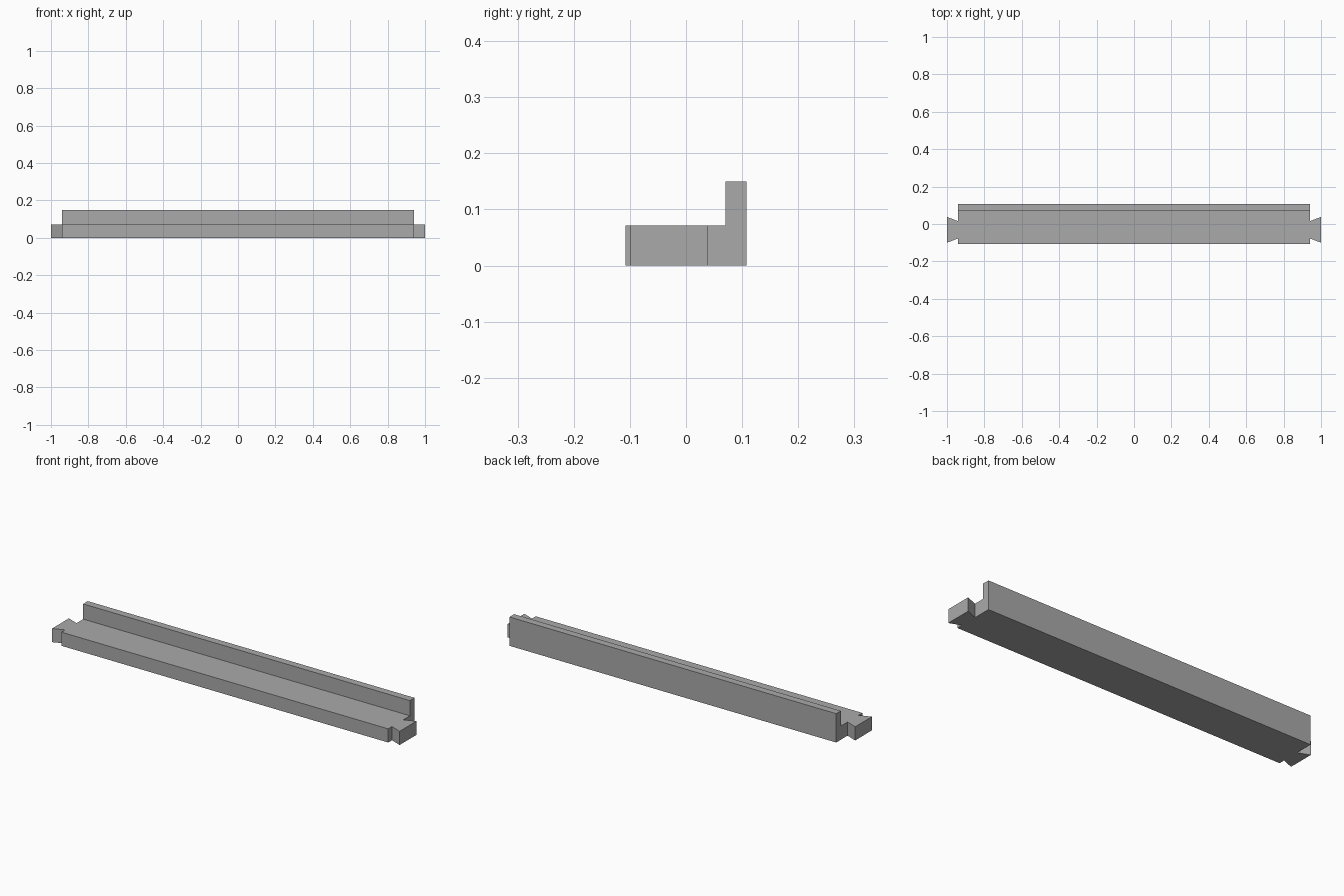
import bpy
import bmesh

cube = bpy.data.objects.get("Cube")
if cube:
    bpy.data.objects.remove(cube, do_unlink=True)

# Main dimensions
BODY_X, END_X = 0.94, 1.0
FRONT_Y, LIP_Y, BACK_Y = -0.108, 0.07, 0.108
BASE_Z, TOP_Z = 0.071, 0.15
TAB_Y, NECK, FLARE = -0.031, 0.046, 0.069

# Flat grey finish
grey = bpy.data.materials.new("plain_grey")
grey.use_nodes = True
color = (0.40, 0.40, 0.40, 1)
grey.diffuse_color = color
grey.node_tree.nodes["Principled BSDF"].inputs["Base Color"].default_value = color

# Plan outline: a bar with a dovetail tab at each end
right_end = [
    (BODY_X, FRONT_Y),
    (BODY_X, TAB_Y - NECK),
    (END_X, TAB_Y - FLARE),
    (END_X, TAB_Y + FLARE),
    (BODY_X, TAB_Y + NECK),
    (BODY_X, LIP_Y),
    (BODY_X, BACK_Y),
]
outline = right_end + [(-x, y) for x, y in reversed(right_end)]


def raise_face(bm, face, height):
    """Extrude one face straight up, leaving no inner face behind."""
    new = bmesh.ops.extrude_face_region(bm, geom=[face])["geom"]
    verts = [g for g in new if isinstance(g, bmesh.types.BMVert)]
    bmesh.ops.translate(bm, verts=verts, vec=(0, 0, height))
    return next(g for g in new if isinstance(g, bmesh.types.BMFace))


bm = bmesh.new()
bottom = bm.faces.new([bm.verts.new((x, y, 0)) for x, y in outline])
cap_source = bottom.copy()
top = raise_face(bm, cap_source, BASE_Z)

# Split off the rear strip of the top and raise it into the lip
corners = [v for v in top.verts if abs(v.co.y - LIP_Y) < 1e-4]
bmesh.ops.connect_verts(bm, verts=corners)
strip = next(f for f in bm.faces
             if all(v.co.z > BASE_Z - 1e-4 and v.co.y > LIP_Y - 1e-4 for v in f.verts))
raise_face(bm, strip, TOP_Z - BASE_Z)

# Merge the flat pieces into single clean faces
bmesh.ops.remove_doubles(bm, verts=bm.verts, dist=1e-5)
bmesh.ops.dissolve_limit(bm, angle_limit=0.01, verts=bm.verts, edges=bm.edges)
bmesh.ops.recalc_face_normals(bm, faces=bm.faces)

mesh = bpy.data.meshes.new("dovetailed_rail")
bm.to_mesh(mesh)
bm.free()
mesh.materials.append(grey)
rail = bpy.data.objects.new("dovetailed_rail", mesh)
bpy.context.collection.objects.link(rail)
